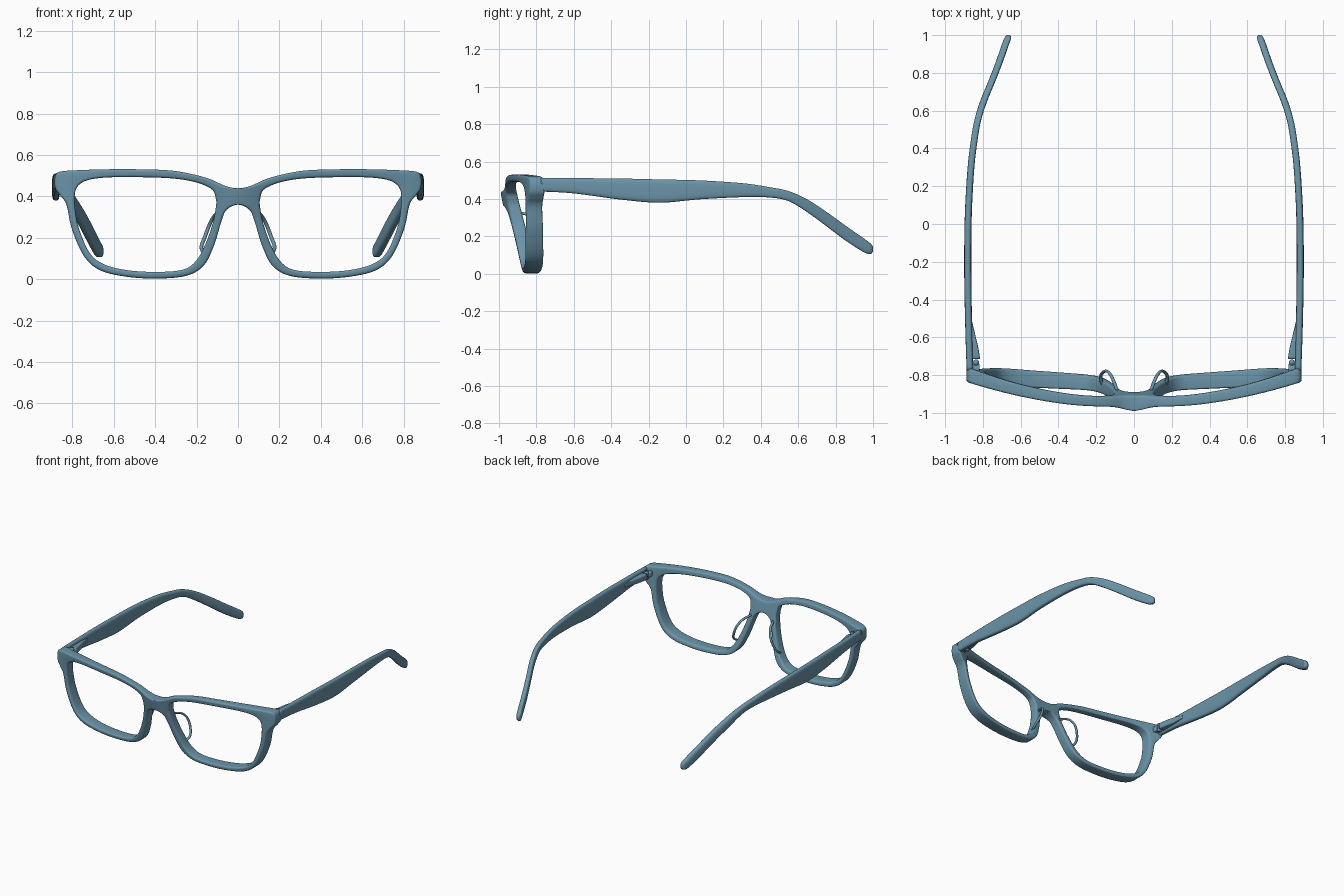
import bpy, bmesh, math
from mathutils import Vector

if "Cube" in bpy.data.objects:
    bpy.data.objects.remove(bpy.data.objects["Cube"])

mat = bpy.data.materials.new("slate_blue")
mat.diffuse_color = (0.147, 0.296, 0.393, 1)
mat.use_nodes = True
mat.node_tree.nodes["Principled BSDF"].inputs["Base Color"].default_value = mat.diffuse_color


def catmull(p0, p1, p2, p3, t):
    return [0.5 * (2 * b + (c - a) * t + (2 * a - 5 * b + 4 * c - d) * t * t
                   + (3 * b - a - 3 * c + d) * t ** 3)
            for a, b, c, d in zip(p0, p1, p2, p3)]


def smooth_path(pts, n, before=None, after=None):
    p = [before or pts[0]] + list(pts) + [after or pts[-1]]
    out = [catmull(*p[i:i + 4], k / n) for i in range(len(pts) - 1) for k in range(n)]
    return out + [list(pts[-1])]


def finish(name, bm, mirror=True):
    bmesh.ops.recalc_face_normals(bm, faces=bm.faces)
    me = bpy.data.meshes.new(name)
    bm.to_mesh(me)
    bm.free()
    me.materials.append(mat)
    for f in me.polygons:
        f.use_smooth = True
    ob = bpy.data.objects.new(name, me)
    bpy.context.collection.objects.link(ob)
    if mirror:
        m = ob.modifiers.new("mirror", 'MIRROR')
        m.use_clip = True
        m.merge_threshold = 0.0005
    return ob


def loft(name, rings):
    bm = bmesh.new()
    vs = [[bm.verts.new(c) for c in r] for r in rings]
    n = len(vs[0])
    for a, b in zip(vs, vs[1:]):
        for j in range(n):
            k = (j + 1) % n
            bm.faces.new((a[j], a[k], b[k], b[j]))
    bm.faces.new(vs[0])
    bm.faces.new(vs[-1])
    return finish(name, bm)


def rounded(e, n=24):
    # unit superellipse section
    out = []
    for i in range(n):
        a = 2 * math.pi * (i + 0.5) / n
        c, s = math.cos(a), math.sin(a)
        out.append((math.copysign(abs(c) ** e, c), math.copysign(abs(s) ** e, s)))
    return out


def bar(name, stations, e, n):
    # stations: y, top z, bottom z, outer x, thickness
    rings = []
    for y, zt, zb, xo, th in smooth_path(stations, n):
        rings.append([(xo - th / 2 + u * th / 2, y, (zt + zb) / 2 + v * (zt - zb) / 2)
                      for u, v in rounded(e)])
    return loft(name, rings)


# Front frame: outer (x, z) and lens-side (x, z) pairs for one half
pairs = [
    (0, .44, .113, .415), (.06, .45, .135, .44), (.154, .49, .2, .467),
    (.30, .522, .3, .485), (.44, .53, .44, .492), (.62, .531, .62, .492),
    (.78, .526, .72, .48), (.865, .518, .765, .458), (.885, .49, .784, .43),
    (.883, .44, .789, .40), (.86, .405, .789, .375), (.829, .36, .786, .335),
    (.802, .24, .77, .25), (.742, .108, .719, .13), (.664, .042, .652, .074),
    (.54, .012, .54, .044), (.395, .003, .395, .035), (.25, .016, .265, .046),
    (.165, .066, .2, .092), (.115, .165, .155, .175), (.08, .28, .122, .27),
    (.055, .335, .108, .34), (0, .36, .105, .378)]
first, last = pairs[0], pairs[-1]
ring = smooth_path(pairs, 5, (-.06, .45) + last[2:], (-.055, .335) + first[2:])
seam_start = len(ring) - 1
for k in (1, 2, 3):
    ring.append([a + (b - a) * k / 4 for a, b in zip(last, first)])


def depth(x, z):
    # wrapped and tilted front surface, thicker at the bridge, corners and bottom
    q = (x / .88) ** 2
    low = (.5 - z) / .45
    bump = .03 * math.exp(-(x / .08) ** 2)
    front = -.974 + .175 * x * x + .088 * (1 - q) * low - bump
    return front, front + .05 + .03 * q + .027 * max(low, 0) + bump


bm = bmesh.new()
sections = []
for ox, oz, ix, iz in ring:
    row = [(ox + (ix - ox) * s, oz + (iz - oz) * s) for s in (0, .5, 1)]
    fr = [bm.verts.new((x, depth(x, z)[0], z)) for x, z in row]
    bk = [bm.verts.new((x, depth(x, z)[1], z)) for x, z in row]
    sections.append(fr + bk[::-1])
for i in range(len(sections)):
    a, b = sections[i], sections[(i + 1) % len(sections)]
    for j in range(6):
        if j == 5 and i >= seam_start:
            continue  # open at the centre line, joined by the mirror
        k = (j + 1) % 6
        bm.faces.new((a[j], a[k], b[k], b[j]))
frame = finish("front_frame", bm)
bev = frame.modifiers.new("round_edges", 'BEVEL')
bev.width = .012
bev.segments = 4
bev.limit_method = 'ANGLE'
bev.angle_limit = math.radians(50)
bev.use_clamp_overlap = False

# Temple arms
bar("temple_arms", [
    (-.775, .513, .44, .886, .034), (-.6, .512, .43, .892, .036),
    (-.35, .51, .397, .898, .038), (-.14, .505, .38, .899, .038),
    (.07, .5, .398, .895, .037), (.3, .485, .41, .881, .036),
    (.45, .463, .408, .863, .036), (.55, .442, .388, .845, .036),
    (.65, .397, .328, .815, .038), (.75, .332, .255, .774, .038),
    (.85, .26, .18, .735, .038), (.95, .19, .116, .70, .038),
    (.985, .164, .106, .686, .036), (1.0, .146, .118, .674, .018)], .6, 5)

# Hinge plates inside the arms
bar("hinge_plates", [
    (-.715, .495, .45, .865, .05), (-.66, .495, .45, .865, .042),
    (-.58, .492, .453, .866, .024), (-.52, .485, .46, .866, .01)], .4, 3)

# Hinge knuckles
for name, z0, z1 in (("hinge_knuckle_low", .446, .463),
                     ("hinge_knuckle_mid", .465, .48),
                     ("hinge_knuckle_top", .482, .499)):
    loft(name, [[(.836 + .016 * u, -.733 + .016 * v, z) for u, v in rounded(1, 16)]
                for z in (z0, z1)])

# Hinge blocks on the frame
bar("hinge_blocks", [(-.80, .492, .453, .862, .045), (-.74, .492, .453, .862, .045)], .4, 1)

# Nose pad loops
path = [Vector(p) for p in smooth_path([
    (.09, -.88, .325), (.115, -.815, .305), (.138, -.782, .262),
    (.16, -.782, .205), (.177, -.81, .155), (.165, -.86, .125)], 6)]
rings = []
for i, p in enumerate(path):
    t = (path[min(i + 1, len(path) - 1)] - path[max(i - 1, 0)]).normalized()
    side = t.cross(Vector((1, 0, 0))).normalized()
    up = side.cross(t)
    rings.append([p + side * (.007 * u) + up * (.009 * v) for u, v in rounded(1, 10)])
loft("nose_pad_loops", rings)
